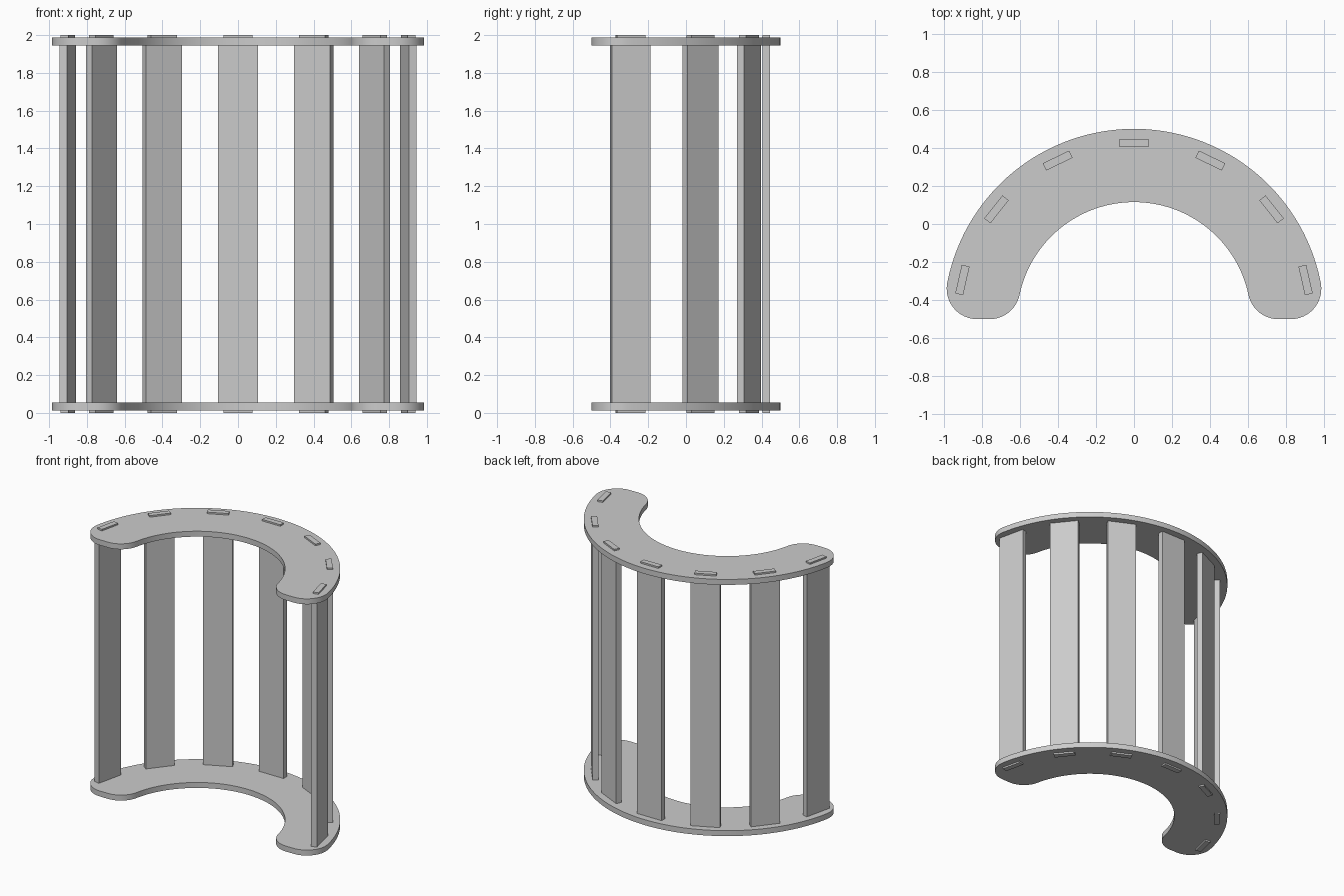
import bpy, bmesh, math
from mathutils import Matrix, Vector

cube = bpy.data.objects.get("Cube")
if cube:
    bpy.data.objects.remove(cube, do_unlink=True)

grey = bpy.data.materials.new("plain_grey")
grey.use_nodes = True
colour = (0.6, 0.6, 0.6, 1)
grey.diffuse_color = colour
grey.node_tree.nodes["Principled BSDF"].inputs["Base Color"].default_value = colour

CENTRE_Y = -0.5             # centre of the half ring
OUTER, INNER = 1.0, 0.615   # ring radii
FILLET = 0.16               # rounding of the ring ends
HEIGHT, PLATE, TAB = 2.0, 0.042, 0.012
SLAT_RADIUS, SLAT_THICK = 0.925, 0.042


def extrude_outline(name, points, direction, matrix):
    """Extrude a closed outline into a solid part."""
    bm = bmesh.new()
    face = bm.faces.new([bm.verts.new(p) for p in points])
    top = bmesh.ops.extrude_face_region(bm, geom=[face])["geom"]
    bmesh.ops.translate(bm, vec=direction,
                        verts=[g for g in top if isinstance(g, bmesh.types.BMVert)])
    bmesh.ops.recalc_face_normals(bm, faces=bm.faces)
    mesh = bpy.data.meshes.new(name)
    bm.to_mesh(mesh)
    bm.free()
    mesh.materials.append(grey)
    obj = bpy.data.objects.new(name, mesh)
    obj.matrix_world = matrix
    bpy.context.collection.objects.link(obj)
    return obj


def arc(cx, cy, radius, start, end, steps):
    angles = [start + (end - start) * i / steps for i in range(steps + 1)]
    return [Vector((cx + radius * math.cos(a), cy + radius * math.sin(a), 0)) for a in angles]


# Half-ring outline: right half traced from the inner crown round to the outer crown
outer_x = math.sqrt((OUTER - FILLET) ** 2 - FILLET ** 2)
inner_x = math.sqrt((INNER + FILLET) ** 2 - FILLET ** 2)
outer_a = math.atan2(FILLET, outer_x)
inner_a = math.atan2(FILLET, inner_x)
down, up = -math.pi / 2, math.pi / 2
half = arc(0, 0, INNER, up, inner_a, 32)
half += arc(inner_x, FILLET, FILLET, inner_a + math.pi, 1.5 * math.pi, 12)[1:]
half += arc(outer_x, FILLET, FILLET, down, outer_a, 12)
half += arc(0, 0, OUTER, outer_a, up, 40)[1:]
mirrored = [Vector((-p.x, p.y, 0)) for p in reversed(half[1:-1])]
outline = half + mirrored

# Bottom and top plates
for name, z in (("bottom_plate", TAB), ("top_plate", HEIGHT - TAB - PLATE)):
    plate = extrude_outline(name, outline, (0, 0, PLATE),
                            Matrix.Translation((0, CENTRE_Y, z)))
    bpy.ops.object.select_all(action="DESELECT")
    plate.select_set(True)
    bpy.context.view_layer.objects.active = plate
    bpy.ops.object.shade_smooth_by_angle(angle=math.radians(30))

# Slats with narrower tabs that pass through both plates
wide, narrow = 0.105, 0.077
low = TAB + PLATE
right_edge = [(narrow, 0), (narrow, low), (wide, low),
              (wide, HEIGHT - low), (narrow, HEIGHT - low), (narrow, HEIGHT)]
profile = right_edge + [(-x, z) for x, z in reversed(right_edge)]
points = [(x, SLAT_RADIUS - SLAT_THICK / 2, z) for x, z in profile]
for i in range(7):
    turn = Matrix.Rotation((i - 3) * math.pi / 7, 4, "Z")
    extrude_outline(f"slat_{i + 1}", points, (0, SLAT_THICK, 0),
                    Matrix.Translation((0, CENTRE_Y, 0)) @ turn)
